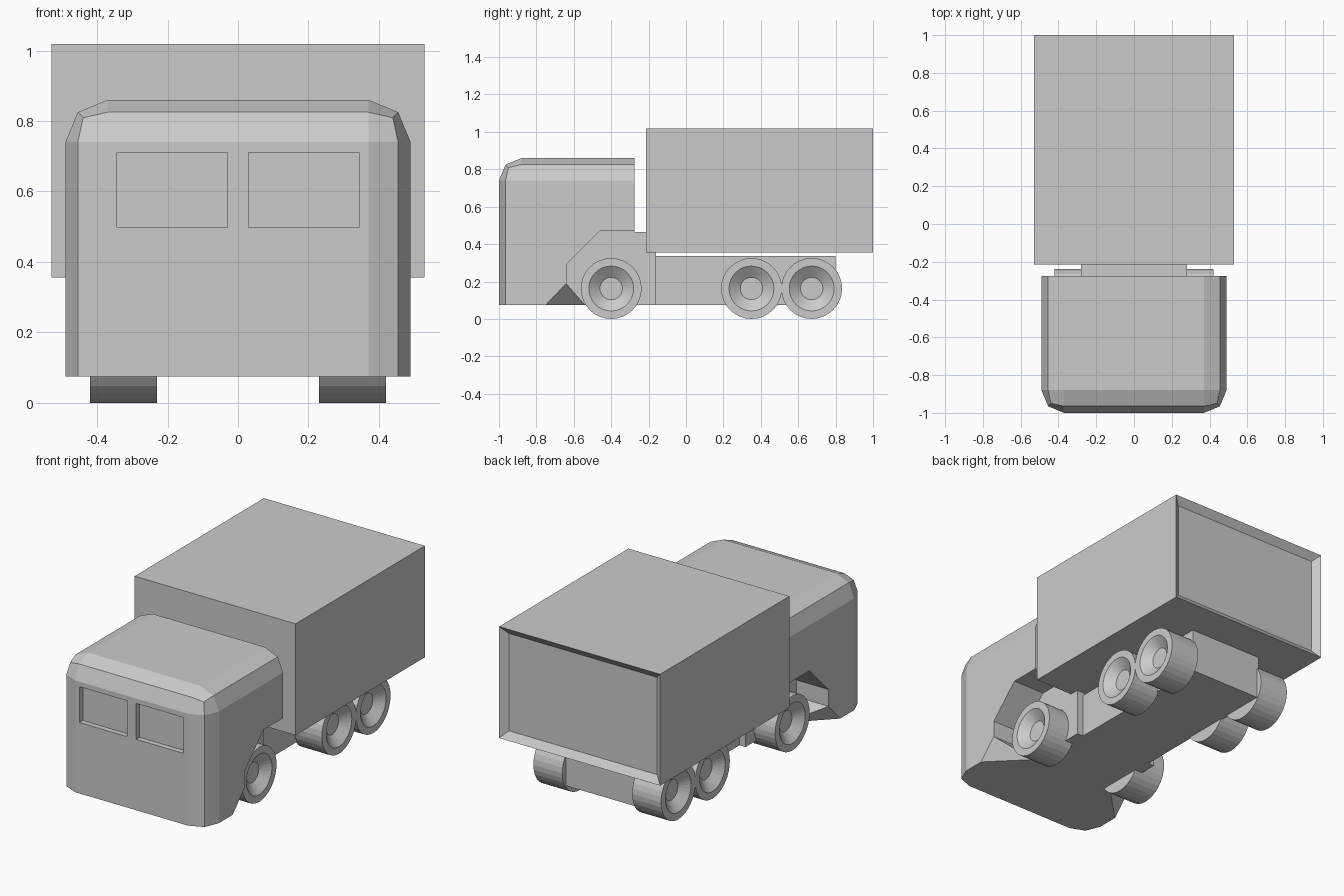
import bpy, bmesh, math
from mathutils import Vector

if "Cube" in bpy.data.objects:
    bpy.data.objects.remove(bpy.data.objects["Cube"])

grey = bpy.data.materials.new("plain_grey")
grey.diffuse_color = (0.6, 0.6, 0.6, 1)
grey.use_nodes = True
grey.node_tree.nodes["Principled BSDF"].inputs["Base Color"].default_value = grey.diffuse_color


def finish(bm, name):
    bmesh.ops.recalc_face_normals(bm, faces=bm.faces[:])
    me = bpy.data.meshes.new(name)
    bm.to_mesh(me)
    bm.free()
    me.materials.append(grey)
    ob = bpy.data.objects.new(name, me)
    bpy.context.collection.objects.link(ob)
    return ob


def box_bm(x0, x1, y0, y1, z0, z1):
    bm = bmesh.new()
    bmesh.ops.create_cube(bm, size=1)
    for v in bm.verts:
        v.co = Vector((x1 if v.co.x > 0 else x0,
                       y1 if v.co.y > 0 else y0,
                       z1 if v.co.z > 0 else z0))
    return bm


def loft(loop_a, loop_b, name):
    """Closed solid between two matching loops."""
    bm = bmesh.new()
    a = [bm.verts.new(p) for p in loop_a]
    b = [bm.verts.new(p) for p in loop_b]
    bm.faces.new(a)
    bm.faces.new(b)
    for i in range(len(a)):
        j = (i + 1) % len(a)
        bm.faces.new((a[i], a[j], b[j], b[i]))
    return finish(bm, name)


def cut(ob, cutter):
    cutter.hide_render = True
    m = ob.modifiers.new("cut", 'BOOLEAN')
    m.operation, m.solver, m.object = 'DIFFERENCE', 'EXACT', cutter
    bpy.context.view_layer.objects.active = ob
    bpy.ops.object.modifier_apply(modifier=m.name)
    bpy.data.objects.remove(cutter)


# Cab: block with rounded front and roof edges
bm = box_bm(-0.49, 0.49, -1.0, -0.275, 0.075, 0.86)
rounded = []
for e in bm.edges:
    c = (e.verts[0].co + e.verts[1].co) / 2
    front, top, side = c.y < -0.99, c.z > 0.85, abs(c.x) > 0.48
    if front + top + side == 2 and c.y < -0.3 and c.z > 0.08:
        rounded.append(e)
bmesh.ops.bevel(bm, geom=rounded, offset=0.12, segments=2, profile=0.5,
                affect='EDGES', clamp_overlap=False)
cab = finish(bm, "cab")

# Wheel arches and windows cut out of the cab
arch = [(-0.64, 0.19), (-0.64, 0.29), (-0.46, 0.47), (-0.2, 0.47), (-0.2, 0.0), (-0.475, 0.0)]
for s in (-1, 1):
    cut(cab, loft([(s * 0.28, y, z) for y, z in arch],
                  [(s * 0.6, y, z) for y, z in arch], "arch_cutter"))
    # slanted opening at the lower front of the arch
    loops = [[(s * 0.28, c - 0.28, z), (s * 0.6, c - 0.6, z), (s * 0.6, -0.2, z), (s * 0.28, -0.2, z)]
             for c, z in ((-0.15, 0.19), (-0.332, 0.0))]
    cut(cab, loft(*loops, "slant_cutter"))
    xa, xb = sorted((s * 0.03, s * 0.343))
    cut(cab, finish(box_bm(xa, xb, -1.1, -0.968, 0.497, 0.71), "window_cutter"))

# Frame behind the cab and rear chassis
finish(box_bm(-0.28, 0.28, -0.275, -0.16, 0.075, 0.465), "cab_frame")
finish(box_bm(-0.24, 0.24, -0.16, 0.8, 0.075, 0.337), "chassis")

# Cargo box with recessed rear door
bm = box_bm(-0.53, 0.53, -0.215, 1.0, 0.355, 1.018)
bm.normal_update()
rear = max(bm.faces, key=lambda f: f.calc_center_median().y)
bmesh.ops.inset_region(bm, faces=[rear], thickness=0.042, use_even_offset=True)
for v in rear.verts:
    v.co.y -= 0.032
finish(bm, "cargo_box")

# Wheels: turned profile (x, radius) with dished rim, mirrored left and right
profile = [(0.23, 0), (0.23, 0.1625), (0.42, 0.1625), (0.42, 0.12), (0.375, 0.06), (0.375, 0)]
for name, y in (("front_wheels", -0.4), ("middle_wheels", 0.35), ("rear_wheels", 0.672)):
    bm = bmesh.new()
    vs = [bm.verts.new((x, y, 0.1625 + r)) for x, r in profile]
    es = [bm.edges.new(p) for p in zip(vs, vs[1:])]
    bmesh.ops.spin(bm, geom=vs + es, cent=(0, y, 0.1625), axis=(1, 0, 0),
                   angle=math.tau, steps=32)
    bmesh.ops.remove_doubles(bm, verts=bm.verts[:], dist=1e-4)
    wheel = finish(bm, name)
    wheel.modifiers.new("mirror", 'MIRROR')
